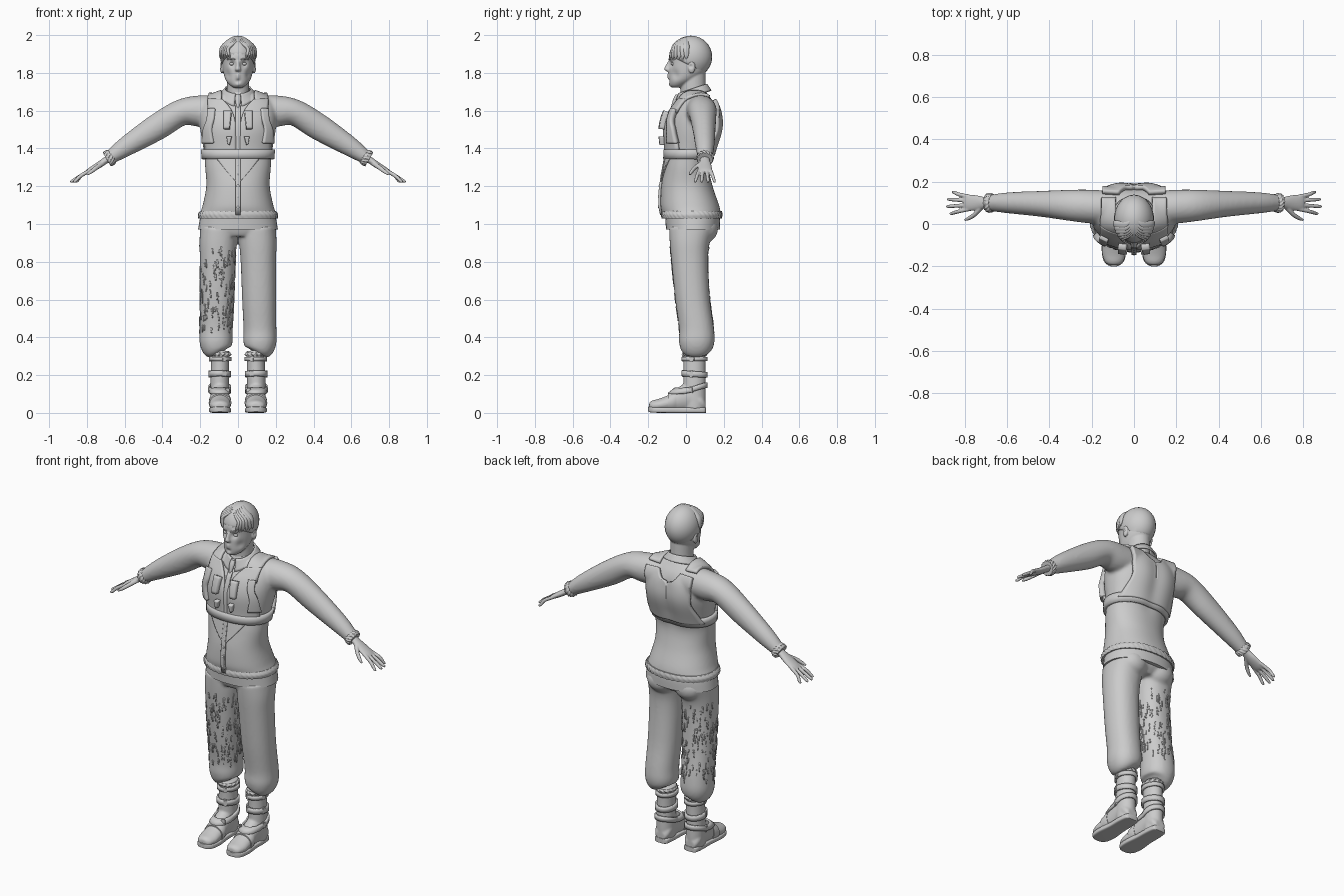
import bpy, bmesh, math, random
from math import sin, cos, pi
from mathutils import Vector as V
from mathutils.bvhtree import BVHTree

if "Cube" in bpy.data.objects:
    bpy.data.objects.remove(bpy.data.objects["Cube"])

random.seed(4)
X, Y, Z = V((1, 0, 0)), V((0, 1, 0)), V((0, 0, 1))


def add(name, bm, mirror=False):
    bmesh.ops.recalc_face_normals(bm, faces=bm.faces)
    me = bpy.data.meshes.new(name)
    bm.to_mesh(me)
    bm.free()
    ob = bpy.data.objects.new(name, me)
    bpy.context.collection.objects.link(ob)
    if mirror:
        ob.modifiers.new("mirror", 'MIRROR')
    return ob


def spline(rows, steps):
    """Catmull-Rom interpolation of station rows"""
    out = []
    for i in range(len(rows) - 1):
        q = [rows[max(0, min(len(rows) - 1, i + k))] for k in (-1, 0, 1, 2)]
        for j in range(steps):
            t = j / steps
            out.append([.5 * (2 * b + (c - a) * t + (2 * a - 5 * b + 4 * c - d) * t * t
                              + (3 * b - a - 3 * c + d) * t ** 3) for a, b, c, d in zip(*q)])
    return out + [list(rows[-1])]


def tube(name, rows, n=32, steps=5, up=Y, p=2, wave=0, k=0, mirror=False):
    """Sweep of ellipses; each row is x, y, z, radius across, radius along up"""
    bm, rings, rows = bmesh.new(), [], spline(rows, steps)
    for i, r in enumerate(rows):
        a, b = rows[max(i - 1, 0)], rows[min(i + 1, len(rows) - 1)]
        side = up.cross(V(b[:3]) - V(a[:3])).normalized()
        ring = []
        for j in range(n):
            t = 2 * pi * j / n
            f = 1 + wave * sin(k * t + i)
            c, s = (math.copysign(abs(w) ** (2 / p), w) * f for w in (cos(t), sin(t)))
            ring.append(bm.verts.new(V(r[:3]) + side * (r[3] * c) + up * (r[4] * s)))
        rings.append(ring)
    for a, b in zip(rings, rings[1:]):
        for j in range(n):
            bm.faces.new((a[j], a[j - 1], b[j - 1], b[j]))
    bm.faces.new(rings[0])
    bm.faces.new(rings[-1])
    return add(name, bm, mirror)


def ball(name, c, r, mirror=False):
    bm = bmesh.new()
    bmesh.ops.create_uvsphere(bm, u_segments=24, v_segments=14, radius=1)
    for v in bm.verts:
        v.co = V(c) + V([a * b for a, b in zip(v.co, r)])
    return add(name, bm, mirror)


def fuse(name, parts, voxel, smooth):
    """Blend parts into one skin"""
    bm = bmesh.new()
    for o in parts:
        bm.from_mesh(o.data)
        bpy.data.objects.remove(o)
    ob = add(name, bm)
    ob.modifiers.new("remesh", 'REMESH').voxel_size = voxel
    ob.modifiers.new("smooth", 'SMOOTH').iterations = smooth
    me = bpy.data.meshes.new_from_object(ob.evaluated_get(bpy.context.evaluated_depsgraph_get()))
    ob.modifiers.clear()
    ob.data = me
    return ob


def sculpt(ob, c, r, off):
    for v in ob.data.vertices:
        v.co += V(off) * math.exp(-((v.co - V(c)).length / r) ** 2)


def tree(ob):
    return BVHTree.FromPolygons([v.co for v in ob.data.vertices], [tuple(f.vertices) for f in ob.data.polygons])


def hit(bvh, o, d, lift):
    loc, n = bvh.ray_cast(V(o), V(d))[:2]
    if loc is None:
        return V(o)
    return loc + n * (lift if n.dot(V(d)) > 0 else -lift)


def sheet(name, grids, thick, mirror=False):
    """Thick cloth from grids of points"""
    bm = bmesh.new()
    for g in grids:
        vs = [[bm.verts.new(q) for q in row] for row in g]
        for a, b in zip(vs, vs[1:]):
            for i in range(len(a) - 1):
                bm.faces.new((a[i], a[i + 1], b[i + 1], b[i]))
    bmesh.ops.remove_doubles(bm, verts=bm.verts, dist=1e-5)
    ob = add(name, bm, mirror)
    m = ob.modifiers.new("thickness", 'SOLIDIFY')
    m.thickness, m.offset = thick, 0
    return ob


def panel(name, bvh, rows, d, thick, n=10):
    """Mirrored front or back panel; rows are z, inner x, outer x"""
    g = [[hit(bvh, (x0 + (x1 - x0) * i / n, .045, z), Y * d, thick * .4) for i in range(n + 1)]
         for z, x0, x1 in spline(rows, 5)]
    return sheet(name, [g], thick, True)


def band(name, bvh, c, z0, z1, thick, tilt=0, mirror=False, n=48):
    """Strap wrapped round a vertical part"""
    g = [[hit(bvh, (c[0], c[1], z + tilt * sin(2 * pi * j / n)),
              (cos(2 * pi * j / n), sin(2 * pi * j / n), 0), thick * .4) for j in range(n + 1)]
         for z in (z0, (z0 + z1) / 2, z1)]
    return sheet(name, [g], thick, mirror)


# Jacket: torso and sleeves
parts = [tube("torso", [(0, .03, 1.03, .205, .153), (0, .028, 1.06, .2, .155), (0, .02, 1.1, .187, .155),
                        (0, .005, 1.2, .168, .136), (0, .004, 1.3, .174, .118), (0, .02, 1.38, .18, .122),
                        (0, .036, 1.5, .2, .144), (0, .045, 1.58, .205, .132), (0, .05, 1.64, .19, .1),
                        (0, .045, 1.68, .13, .075), (0, .045, 1.7, .075, .06)], 48, p=2.2)]
for s in (1, -1):
    parts.append(tube("sleeve", [(s * x, y, z, a, b) for x, y, z, a, b in (
        (.08, .075, 1.6, .08, .08), (.2, .082, 1.598, .083, .08), (.3, .088, 1.59, .07, .074),
        (.43, .095, 1.512, .07, .062), (.59, .1, 1.412, .053, .05), (.67, .1, 1.357, .038, .04),
        (.69, .1, 1.344, .034, .036))]))
jacket = fuse("jacket", parts, .009, 6)
for z in (1.36, 1.43, 1.5, 1.57):
    sculpt(jacket, (0, .17, z), .05, (0, -.012, 0))
body = tree(jacket)
tube("jacket_hem", [(0, .03, 1.068, .2, .158), (0, .03, 1.05, .211, .162), (0, .03, 1.03, .208, .158)],
     128, 4, p=2.2, wave=.012, k=40)
tube("shirt_tail", [(0, .033, 1.06, .195, .145), (0, .036, 1.02, .203, .145), (0, .037, .972, .211, .143)], 48, p=2.2)
for s, side in ((1, "left"), (-1, "right")):
    tube(side + "_cuff", [(s * .665, .1, 1.362, .037, .039), (s * .68, .1, 1.351, .043, .045),
                          (s * .695, .1, 1.342, .04, .042)], 72, 4, wave=.06, k=15)

# Harness vest over the jacket
panel("vest_front", body, [(1.655, .08, .155), (1.6, .035, .15), (1.54, .014, .125), (1.48, .012, .145),
                           (1.43, .01, .165), (1.39, .01, .165)], -1, .016)
panel("vest_back", body, [(1.65, .07, .15), (1.61, .04, .15), (1.59, 0, .145), (1.5, 0, .135),
                          (1.43, 0, .15), (1.37, 0, .165)], 1, .024)
sheet("shoulder_strap", [[[hit(body, (.085 + .07 * i / 6, -.045 + .165 * j / 12, 1.58), Z, .006)
                           for i in range(7)] for j in range(13)]], .016, True)
band("vest_band", body, (0, .03), 1.345, 1.395, .018)
panel("chest_pocket", body, [(1.585, .032, .07), (1.5, .042, .068)], -1, .046, 4)
panel("chest_tab", body, [(1.465, .03, .055), (1.42, .042, .048)], -1, .044, 3)
panel("side_pad", body, [(1.6, .115, .15), (1.55, .12, .15), (1.5, .13, .165), (1.43, .12, .17)], -1, .034, 5)
panel("lapel", body, [(1.35, .0, .115), (1.28, .0, .06), (1.22, .0, .008)], -1, .008)
panel("placket", body, [(1.62, 0, .012), (1.4, 0, .012), (1.05, 0, .012)], -1, .014, 3)
for i in range(6):
    ball("button", hit(body, (0, .04, 1.09 + .055 * i), -Y, .009), (.008, .005, .008))

# Collar: folded, rising at the back, pointed in front
g = []
for r in range(6):
    t, row = r / 5, []
    for j in range(41):
        a = -pi / 2 + .2 + (2 * pi - .4) * j / 40
        f = (1 + sin(a)) / 2
        w = .066 + .034 * t
        row.append((w * cos(a), .035 + (w + .008 - .012 * t) * sin(a),
                    1.69 + .05 * f - t * (.035 + .035 * (1 - f) ** 6)))
    g.append(row)
sheet("collar", [g], .009)
tube("collar_stand", [(0, .035, 1.64, .082, .082), (0, .037, 1.68, .072, .072), (0, .04, 1.7, .066, .068)])
tube("neck_knot", [(0, -.045, 1.685, .012, .01), (0, -.056, 1.66, .016, .012), (0, -.075, 1.61, .006, .007)], 12)

# Trousers: hips and bloused legs
parts = [tube("hips", [(0, .035, 1.05, .18, .125), (0, .036, .98, .197, .128), (0, .025, .935, .14, .1)], p=2.3)]
for s in (1, -1):
    parts.append(tube("leg", [(s * x, y, z, a, b) for x, y, z, a, b in (
        (.1, .035, .98, .1, .125), (.105, .02, .9, .099, .106), (.108, .02, .8, .094, .097),
        (.112, .035, .6, .09, .092), (.116, .055, .45, .087, .092), (.116, .057, .38, .088, .094),
        (.112, .055, .335, .076, .082), (.105, .05, .316, .05, .056))], p=2.2))
    parts.append(ball("seat", (s * .09, .095, .975), (.085, .075, .075)))
trousers = fuse("trousers", parts, .009, 4)

# Ragged vertical threads covering one leg
leg, threads = tree(trousers), []
for _ in range(260):
    a, z, h, w = random.uniform(0, 2 * pi), random.uniform(.42, .86), random.uniform(.015, .05), random.uniform(.03, .07)
    g = []
    for i in range(4):
        a += random.uniform(-.03, .03)
        g.append([hit(leg, (-.112, .04, z + h * i / 3), (cos(a + e), sin(a + e), 0), .001) for e in (-w / 2, w / 2)])
    threads.append(g)
sheet("leg_threads", threads, .005)

# Boots: shaft, foot, sole, straps and buckles
boot = fuse("boot", [
    tube("shaft", [(.092, .045, .33, .048, .06), (.095, .045, .25, .048, .058), (.097, .045, .17, .049, .059),
                   (.097, .045, .08, .05, .06), (.097, .045, .02, .048, .058)]),
    tube("foot", [(.097, .104, .04, .03, .025), (.097, .08, .06, .047, .045), (.096, .02, .085, .05, .075),
                  (.095, -.04, .07, .052, .066), (.095, -.09, .052, .055, .045), (.095, -.14, .042, .056, .034),
                  (.095, -.18, .038, .043, .027), (.095, -.195, .035, .022, .018)], up=Z)], .006, 4)
boot.modifiers.new("mirror", 'MIRROR')
tube("sole", [(.096, .106, .015, .025, .014), (.096, .095, .015, .042, .015), (.096, .04, .015, .049, .015),
              (.095, -.03, .015, .05, .015), (.095, -.11, .015, .058, .015), (.095, -.165, .016, .052, .015),
              (.095, -.19, .018, .035, .015), (.095, -.2, .02, .015, .012)], up=Z, p=5, mirror=True)
bt = tree(boot)
for z, h, tilt in ((.275, .022, 0), (.19, .03, -.004), (.115, .028, .018)):
    band("boot_strap", bt, (.096, .045), z, z + h, .012, tilt, True)
    for d in (V((1, -.35, 0)), V((-.35, -1, 0))):
        p = hit(bt, (.096, .045, z + h / 2 + tilt * d.y), d.normalized(), .006)
        bm = bmesh.new()
        bmesh.ops.create_cube(bm, size=1)
        bmesh.ops.bevel(bm, geom=bm.edges[:], offset=.15, segments=2, affect='EDGES')
        rot = d.to_track_quat('Y', 'Z')
        for v in bm.verts:
            v.co = p + rot @ V((v.co.x * .024, v.co.y * .012, v.co.z * (h + .008)))
        add("buckle", bm, True)
tube("foot_strap", [(.095, -.05, .066, .055, .063), (.095, -.068, .06, .059, .057), (.095, -.095, .052, .06, .049)],
     up=Z, mirror=True)
tube("boot_frill", [(.093, .045, .3, .05, .06), (.093, .045, .31, .056, .066), (.093, .045, .32, .05, .06)],
     64, 3, wave=.05, k=14, mirror=True)

# Hands
parts = [tube("palm", [(.66, .1, 1.362, .02, .026), (.7, .1, 1.337, .018, .026), (.74, .1, 1.31, .017, .035),
                       (.785, .1, 1.283, .014, .039), (.805, .1, 1.272, .009, .036)], 20),
         tube("thumb", [(.71, .09, 1.327, .014, .014), (.75, .048, 1.298, .012, .012),
                        (.78, .028, 1.275, .01, .01), (.802, .019, 1.26, .005, .005)], 12)]
for i, tip in enumerate((.872, .888, .884, .862)):
    e = i - 1.5
    parts.append(tube("finger", [(.775, .1 + e * .019, 1.288, .01, .01), (.83, .1 + e * .027, 1.257, .01, .0095),
                                 (tip - .012, .1 + e * .033, 1.229, .0085, .008),
                                 (tip, .1 + e * .034, 1.222, .005, .005)], 12))
hand = fuse("hand", parts, .004, 2)
hand.modifiers.new("mirror", 'MIRROR')

# Head, neck, nose and ears
parts = [tube("skull", [(0, -.05, 1.722, .022, .024), (0, -.04, 1.735, .043, .046), (0, -.018, 1.762, .065, .072),
                        (0, .005, 1.8, .077, .096), (0, .018, 1.85, .083, .108), (0, .02, 1.9, .084, .108),
                        (0, .022, 1.95, .07, .083), (0, .02, 1.985, .03, .035)], 40),
         tube("neck", [(0, .045, 1.62, .065, .068), (0, .038, 1.7, .06, .067), (0, .035, 1.8, .06, .068)]),
         tube("nose", [(0, -.084, 1.862, .009, .012), (0, -.096, 1.835, .011, .014),
                       (0, -.1, 1.818, .016, .015), (0, -.09, 1.806, .012, .008)], 16)]
for s in (1, -1):
    parts.append(ball("ear", (s * .086, .03, 1.83), (.01, .019, .033)))
head = fuse("head", parts, .0045, 4)
for s in (1, -1):
    sculpt(head, (s * .033, -.085, 1.848), .017, (0, .013, 0))
    sculpt(head, (s * .033, -.085, 1.872), .013, (0, -.006, 0))
    sculpt(head, (s * .06, -.06, 1.79), .025, (-s * .006, .004, 0))
    sculpt(head, (s * .095, .025, 1.835), .01, (-s * .008, 0, 0))
for z, d in ((1.788, -.008), (1.781, .004), (1.774, -.008), (1.757, .006), (1.738, -.005)):
    sculpt(head, (0, -.09, z), .012, (0, d, 0))
ball("eye", (.033, -.066, 1.848), (.013, .013, .009), True)
tube("eyebrow", [(.014, -.088, 1.87, .003, .005), (.034, -.084, 1.876, .004, .005),
                 (.058, -.064, 1.87, .002, .004)], 10, mirror=True)

# Hair: cap cut at the hairline and curtain locks from a centre parting
HC, HR = V((0, .025, 1.885)), (.094, .114, .112)
cap = ball("hair_cap", HC, HR)
bm = bmesh.new()
bm.from_mesh(cap.data)
bmesh.ops.bisect_plane(bm, geom=bm.verts[:] + bm.edges[:] + bm.faces[:], plane_co=(0, .03, 1.835),
                       plane_no=(0, .5, 1), clear_inner=True)
bm.to_mesh(cap.data)
bm.free()
cap.modifiers.new("thickness", 'SOLIDIFY').thickness = .006
for k in range(6):
    f = k / 5
    y0 = -.62 + .62 * f
    rows = []
    for d, r in (((.06, y0, .8), .010), ((.35, y0 - .2, .75), .017), ((.6 + .2 * f, y0 - .2, .42), .018),
                 ((.55 + .45 * f, -.95 + .75 * f, .1), .012), ((.42 + .55 * f, -.95 + .75 * f, -.1), .003)):
        q = V(d).normalized() * (1.02 if d[2] < .6 else .94)
        rows.append([HC[i] + q[i] * HR[i] for i in range(3)] + [r * .55, r])
    tube("hair_lock", rows, 14, mirror=True)

# Shading
for o in bpy.data.objects:
    o.select_set(True)
bpy.context.view_layer.objects.active = jacket
bpy.ops.object.shade_smooth_by_angle(angle=math.radians(45))
